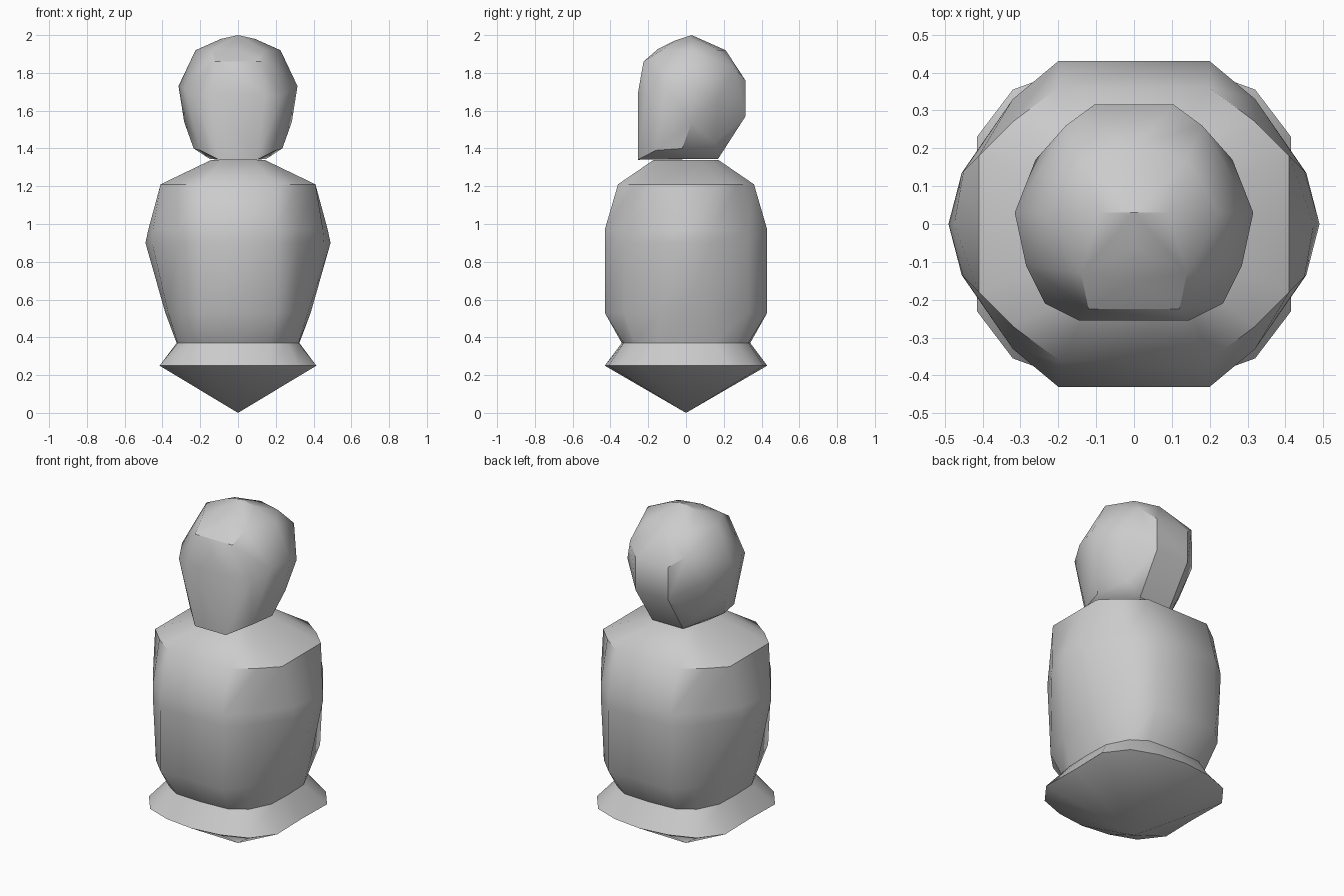
import bpy, bmesh, math

cube = bpy.data.objects.get("Cube")
if cube:
    bpy.data.objects.remove(cube, do_unlink=True)

# Single plain grey
grey = bpy.data.materials.new("plain grey")
grey.use_nodes = True
GREY = (0.6, 0.6, 0.6, 1)
grey.diffuse_color = GREY
grey.node_tree.nodes["Principled BSDF"].inputs["Base Color"].default_value = GREY


def finish(bm, name, angle):
    bmesh.ops.recalc_face_normals(bm, faces=bm.faces)
    mesh = bpy.data.meshes.new(name)
    bm.to_mesh(mesh)
    bm.free()
    mesh.materials.append(grey)
    obj = bpy.data.objects.new(name, mesh)
    bpy.context.collection.objects.link(obj)
    bpy.ops.object.select_all(action='DESELECT')
    obj.select_set(True)
    bpy.context.view_layer.objects.active = obj
    bpy.ops.object.shade_smooth_by_angle(angle=math.radians(angle))
    return obj


def full_ring(quarter):
    """Mirror a quarter outline (side to back) into a closed ring."""
    half = quarter + [(-x, y) for x, y in quarter[-2::-1]]
    return half + [(x, -y) for x, y in half[-2:0:-1]]


# Body: flared hem, pinched waist, bulging torso, sloped shoulders
levels = [
    (0.25, [(0.41, 0), (0.415, 0.23), (0.32, 0.355), (0.17, 0.41), (0, 0.43)]),
    (0.37, [(0.325, 0), (0.32, 0.15), (0.26, 0.27), (0.17, 0.33), (0, 0.34)]),
    (0.53, [(0.385, 0), (0.37, 0.14), (0.3, 0.33), (0.2, 0.43), (0, 0.43)]),
    (0.90, [(0.49, 0), (0.455, 0.135), (0.32, 0.33), (0.2, 0.43), (0, 0.43)]),
    (0.97, [(0.475, 0), (0.45, 0.14), (0.32, 0.33), (0.2, 0.43), (0, 0.43)]),
    (1.21, [(0.41, 0), (0.41, 0.18), (0.32, 0.27), (0.2, 0.36), (0, 0.36)]),
    (1.34, [(0.14, 0), (0.14, 0.08), (0.12, 0.13), (0.08, 0.17), (0, 0.17)]),
]
bm = bmesh.new()
rings = [[bm.verts.new((x, y, z)) for x, y in full_ring(q)] for z, q in levels]
count = len(rings[0])
for low, high in zip(rings, rings[1:]):
    for i in range(count):
        j = (i + 1) % count
        bm.faces.new((low[i], low[j], high[j], high[i]))
bm.faces.new(rings[-1])

# Pointed underside
tip = bm.verts.new((0, 0, 0))
for i in range(count):
    bm.faces.new((tip, rings[0][(i + 1) % count], rings[0][i]))
finish(bm, "body", 40)

# Head: faceted shell with a flat face, given as one side and mirrored
head_side = [
    (0, 0.03, 2.0), (0.09, 0.03, 1.98), (0.225, 0.03, 1.92),       # crown
    (0, -0.06, 1.97), (0, -0.15, 1.925), (0.12, -0.225, 1.86),
    (0.14, -0.13, 1.92), (0.14, 0.17, 1.92), (0, 0.21, 1.92),
    (0.315, 0.03, 1.73), (0.285, -0.11, 1.72), (0.235, -0.21, 1.68),  # sides
    (0.285, 0.03, 1.54), (0.26, 0.17, 1.66), (0.235, -0.02, 1.40),
    (0.145, -0.255, 1.69), (0.1, -0.255, 1.34), (0.2, -0.16, 1.39),   # face
    (0.105, 0.315, 1.76), (0.105, 0.315, 1.57), (0.18, 0.26, 1.82),   # back
    (0.17, 0.15, 1.43), (0.1, 0.17, 1.345), (0.15, 0, 1.345),         # nape
]
bm = bmesh.new()
for x, y, z in head_side:
    for s in ((1, -1) if x else (1,)):
        bm.verts.new((s * x, y, z))
hull = bmesh.ops.convex_hull(bm, input=bm.verts)
loose = [v for v in bm.verts if not v.link_faces]
bmesh.ops.delete(bm, geom=loose, context='VERTS')
finish(bm, "head", 35)
